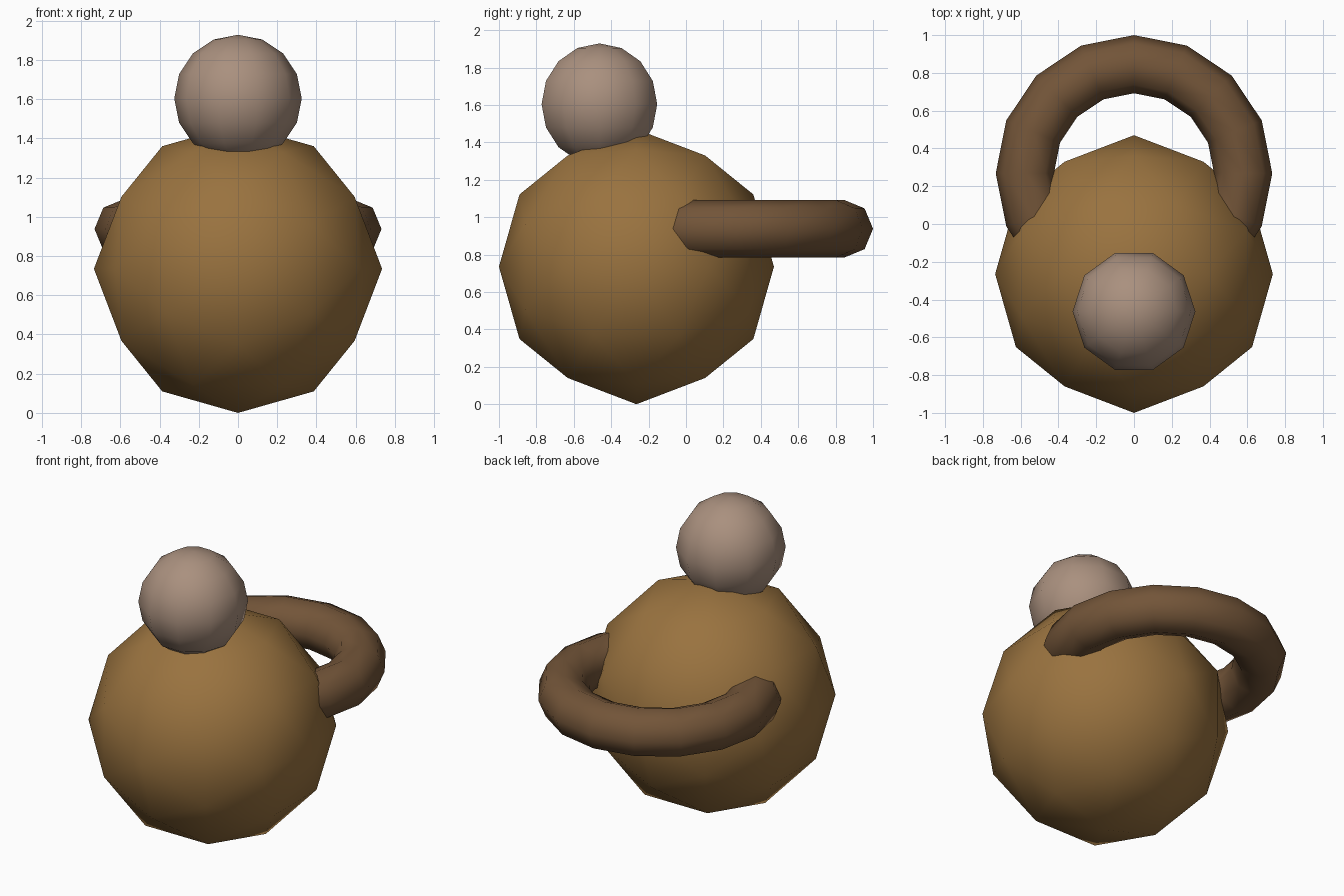
import bpy, bmesh
from math import sin, cos, pi
from mathutils import Vector

if "Cube" in bpy.data.objects:
    bpy.data.objects.remove(bpy.data.objects["Cube"])


def finish(name, bm, location, color):
    bmesh.ops.recalc_face_normals(bm, faces=bm.faces)
    for f in bm.faces:
        f.smooth = True
    mesh = bpy.data.meshes.new(name)
    bm.to_mesh(mesh)
    bm.free()
    mat = bpy.data.materials.new(name + "_colour")
    mat.diffuse_color = (*color, 1)
    mat.use_nodes = True
    mat.node_tree.nodes["Principled BSDF"].inputs["Base Color"].default_value = mat.diffuse_color
    mesh.materials.append(mat)
    obj = bpy.data.objects.new(name, mesh)
    obj.location = location
    bpy.context.collection.objects.link(obj)


def revolve(profile, segments, closed):
    """Sweep an (r, z) profile around the z axis."""
    bm = bmesh.new()
    rings = []
    for i in range(segments):
        a = 2 * pi * i / segments
        rings.append([bm.verts.new((r * cos(a), r * sin(a), z)) for r, z in profile])
    n = len(profile)
    for i in range(segments):
        a, b = rings[i], rings[(i + 1) % segments]
        for j in range(n if closed else n - 1):
            k = (j + 1) % n
            bm.faces.new((a[j], b[j], b[k], a[k]))
    bmesh.ops.remove_doubles(bm, verts=bm.verts, dist=1e-4)
    return bm


# Body: icosphere with its two-fold axes along x, y and z
R = 0.735
p, q = 0.5257, 0.8507
corners = []
for s in (-1, 1):
    for t in (-1, 1):
        corners += [Vector((s * p, 0, t * q)), Vector((0, s * q, t * p)),
                    Vector((s * q, t * p, 0))]
points = list(corners)
for i, a in enumerate(corners):
    for b in corners[i + 1:]:
        if (a - b).length < 1.1:
            points.append((a + b).normalized())
bm = bmesh.new()
for v in points:
    bm.verts.new(v * R)
bmesh.ops.convex_hull(bm, input=bm.verts)
finish("body", bm, (0, -0.265, R), (0.32, 0.17, 0.05))

# Head: ten-sided ball
r = 0.325
profile = [(r * sin(pi * i / 8), r * cos(pi * i / 8)) for i in range(9)]
finish("head", revolve(profile, 10, False), (0, -0.463, 1.604), (0.40, 0.28, 0.21))

# Handle: ring sunk into the back of the body
profile = [(0.578 + 0.154 * cos(pi * i / 4), 0.154 * sin(pi * i / 4)) for i in range(8)]
finish("handle", revolve(profile, 16, True), (0, 0.268, 0.938), (0.17, 0.09, 0.04))
